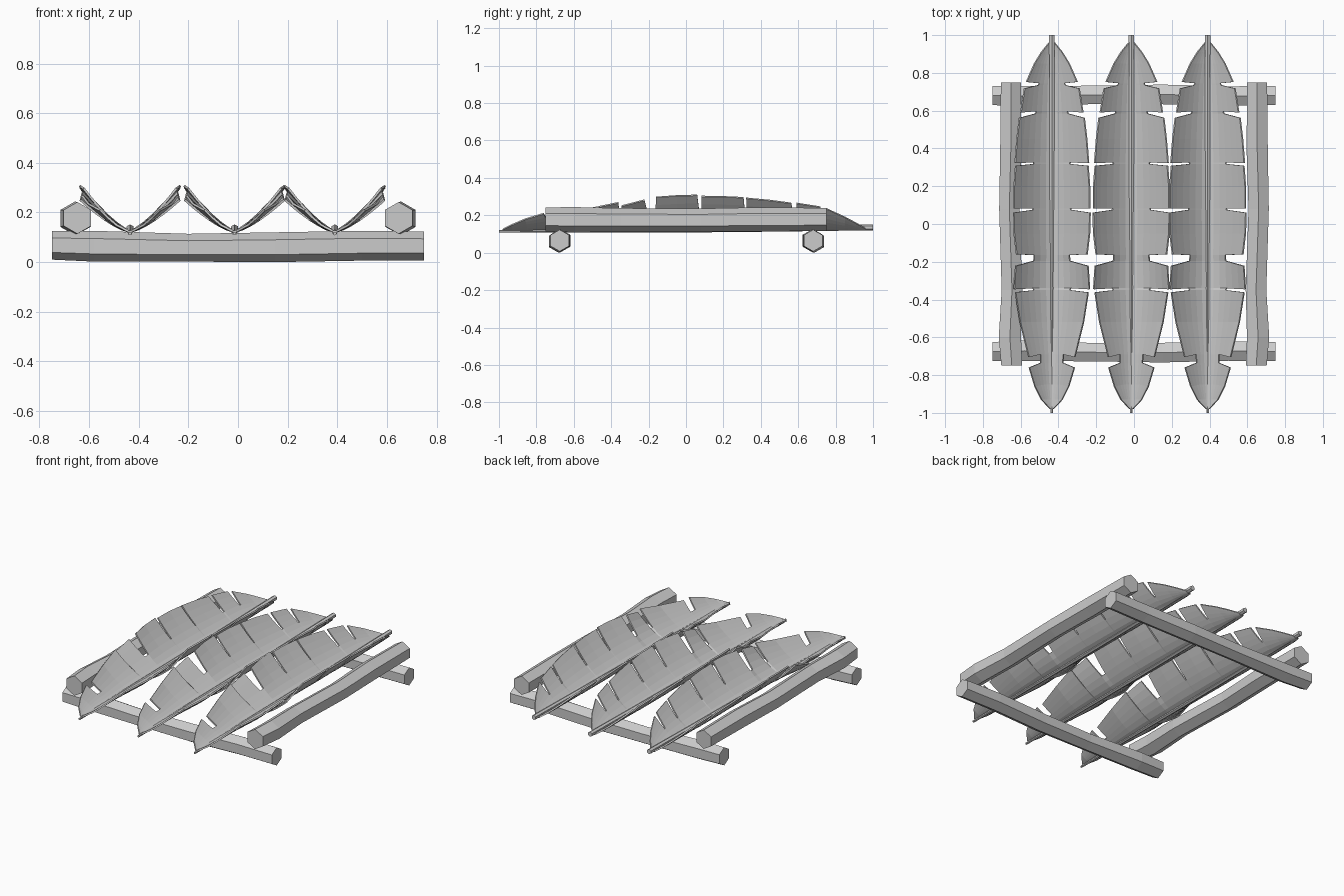
import bpy
from math import sin, cos, pi

if "Cube" in bpy.data.objects:
    bpy.data.objects.remove(bpy.data.objects["Cube"])


def make(name, verts, faces):
    me = bpy.data.meshes.new(name)
    me.from_pydata(verts, [], faces)
    me.validate()
    ob = bpy.data.objects.new(name, me)
    bpy.context.collection.objects.link(ob)
    return ob


def tube(name, stations, along, sides=6):
    """Faceted pole; stations are (position, sideways, height, radius)."""
    verts, faces = [], []
    for t, s, z, r in stations:
        for k in range(sides):
            a = pi / 2 + 2 * pi * k / sides
            c, h = s + r * cos(a), z + r * sin(a)
            verts.append((t, c, h) if along == 'x' else (c, t, h))
    n = len(stations)
    for i in range(n - 1):
        for k in range(sides):
            a, b = i * sides + k, i * sides + (k + 1) % sides
            f = (a, b, b + sides, a + sides)
            faces.append(f if along == 'x' else f[::-1])
    lo, hi = list(range(sides)), list(range((n - 1) * sides, n * sides))
    faces += [lo[::-1], hi] if along == 'x' else [lo, hi[::-1]]
    return make(name, verts, faces)


# Lower cross logs
cross = [(-.75, 0, .068, .058), (-.58, .004, .064, .062), (-.2, -.004, .058, .056),
         (.15, -.006, .06, .06), (.5, .003, .066, .06), (.75, 0, .065, .058)]
for name, y, flip in (("front_log", -.675, 1), ("back_log", .68, -1)):
    tube(name, [(t, y + s * flip, z, r) for t, s, z, r in cross], 'x')

# Upper side logs
side = [(-.75, .005, .178, .064), (-.6, -.005, .176, .068), (-.35, .006, .175, .063),
        (.08, -.008, .174, .062), (.4, .0, .178, .065), (.75, .0, .178, .061)]
for name, x, flip in (("left_log", -.652, 1), ("right_log", .652, -1)):
    tube(name, [(t, x + s * flip, z, r) for t, s, z, r in side], 'y')

# Leaf half outline, one list per lobe between tears:
# (y near rib, y at edge, half width, edge height)
LOBES = [
    [(-.98, -.98, .008, .125), (-.93, -.93, .055, .15), (-.85, -.86, .09, .18), (-.735, -.76, .12, .21)],
    [(-.69, -.705, .122, .21), (-.52, -.52, .168, .235), (-.35, -.362, .193, .268)],
    [(-.34, -.345, .2, .25), (-.195, -.222, .192, .282)],
    [(-.165, -.16, .187, .297), (-.05, -.05, .2, .305), (.075, .06, .203, .308)],
    [(.083, .083, .2, .302), (.2, .2, .2, .3), (.318, .308, .192, .295)],
    [(.326, .322, .195, .292), (.45, .45, .185, .28), (.585, .562, .172, .265)],
    [(.597, .59, .165, .265), (.735, .718, .145, .245)],
    [(.745, .752, .135, .235), (.85, .85, .092, .19), (.91, .91, .055, .158), (.96, .96, .015, .13)],
]
BASE, COLS, TORN = .122, 6, 3


def leaf(name, x):
    verts, faces, row = [], [], 0
    for lobe in LOBES:
        for i, (yi, yo, w, ze) in enumerate(lobe):
            for k in range(COLS + 1):
                u = k / COLS
                v = max(0, (k - TORN) / (COLS - TORN))
                verts.append((w * u, yi + (yo - yi) * v, BASE + (ze - BASE) * u ** 1.4))
            if row:
                # lobes join only along the inner part, leaving the tears open
                for k in range(COLS if i else TORN):
                    a = (row - 1) * (COLS + 1) + k
                    b = a + COLS + 1
                    faces.append((a, a + 1, b + 1, b))
            row += 1
    ob = make(name, verts, faces)
    ob.location.x = x
    m = ob.modifiers.new("both_halves", 'MIRROR')
    m.use_clip = True
    s = ob.modifiers.new("thickness", 'SOLIDIFY')
    s.thickness = .009
    s.offset = 0


# Three leaves with their ribs
for tag, x in (("left", -.435), ("middle", -.014), ("right", .39)):
    leaf(tag + "_leaf", x)
    tube(tag + "_rib", [(-1, x, .115, .007), (-.5, x, .12, .012), (0, x, .122, .014),
                        (.5, x, .128, .015), (1, x, .136, .016)], 'y')
